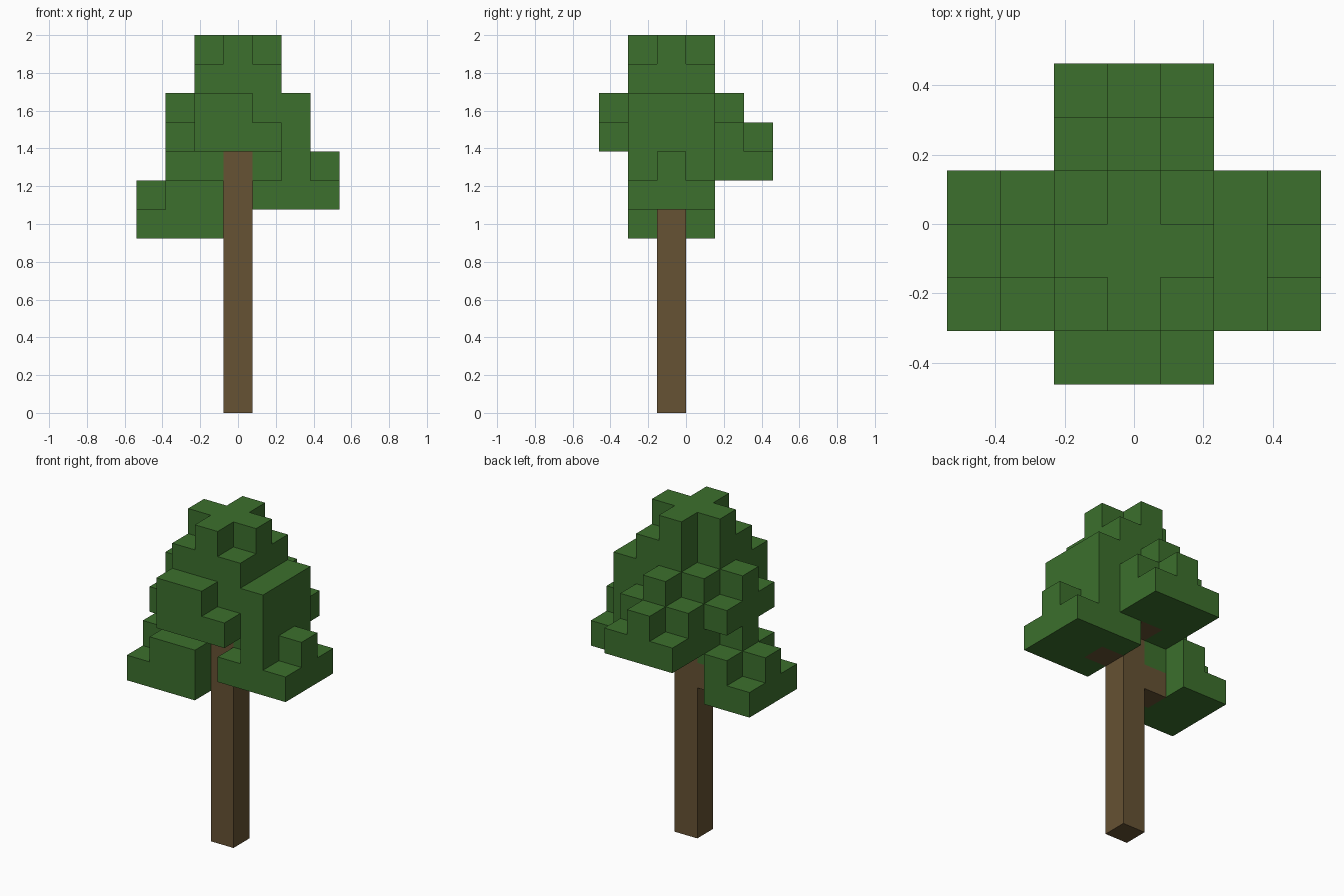
import bpy, bmesh
from mathutils import Vector

cube = bpy.data.objects.get("Cube")
if cube:
    bpy.data.objects.remove(cube, do_unlink=True)

U = 2 / 13  # edge of one block


def material(name, rgb):
    m = bpy.data.materials.new(name)
    m.use_nodes = True
    m.diffuse_color = (*rgb, 1)
    bsdf = m.node_tree.nodes["Principled BSDF"]
    bsdf.inputs["Base Color"].default_value = (*rgb, 1)
    bsdf.inputs["Roughness"].default_value = 0.9
    return m


bark = material("bark brown", (0.133, 0.084, 0.033))
leaf = material("leaf green", (0.045, 0.162, 0.026))


def box(x0, x1, y0, y1, z0, z1):
    """Grid cells in an inclusive range; the trunk is column (0, 0)."""
    return {(x, y, z) for x in range(x0, x1 + 1)
            for y in range(y0, y1 + 1) for z in range(z0, z1 + 1)}


# Trunk and the four spiralling branch stubs
trunk = box(0, 0, 0, 0, 0, 9)
branches = {(-1, 0, 6), (1, 0, 7), (0, 1, 8), (0, -1, 9)}
wood = trunk | branches

# Crown with a cross-shaped top
crown = box(-1, 1, -1, 1, 9, 11) - {(-1, 1, 11)}
crown |= box(-1, 1, 0, 0, 12, 12) | box(0, 0, -1, 1, 12, 12)

# Leaf clumps around each branch
low_clump = (box(-3, -2, -1, 1, 6, 6) | box(-1, -1, -1, -1, 6, 7)
             | box(-2, -2, -1, 1, 7, 7) | box(-3, -1, 0, 0, 7, 7)
             | box(-2, -1, 0, 0, 8, 8) | box(-2, -2, -1, 1, 9, 9)
             | {(-2, 0, 10)})
side_clump = (box(1, 3, -1, 1, 7, 7) | box(2, 2, -1, 1, 8, 10)
              | box(1, 3, 0, 0, 8, 8))
back_clump = (box(-1, 1, 1, 3, 8, 8) | box(-1, 1, 2, 2, 9, 9)
              | {(0, 3, 9), (0, 2, 10)})
front_clump = box(-1, 1, -2, -2, 9, 9) | box(-1, 0, -2, -2, 10, 10)

parts = [("trunk", trunk, bark), ("branches", branches, bark),
         ("crown", crown - wood, leaf),
         ("right_low_leaves", low_clump - wood, leaf),
         ("left_leaves", side_clump - wood, leaf),
         ("back_leaves", back_clump - wood, leaf),
         ("front_leaves", front_clump - wood, leaf)]
solid = set().union(*(cells for _, cells, _ in parts))


def build(name, cells, mat):
    """Skin the outside of a group of blocks and merge its flat faces."""
    bm = bmesh.new()
    for cell in sorted(cells):
        centre = Vector(cell) + Vector((0, -0.5, 0.5))
        for axis in range(3):
            for sign in (-1, 1):
                n = Vector((0, 0, 0))
                n[axis] = sign
                if tuple(int(c + d) for c, d in zip(cell, n)) in solid:
                    continue
                s = Vector((0, 0, 0))
                s[(axis + 1) % 3] = 1
                t = n.cross(s)
                corners = ((-1, -1), (1, -1), (1, 1), (-1, 1))
                bm.faces.new([bm.verts.new((centre + (n + s * a + t * b) / 2) * U)
                              for a, b in corners])
    bmesh.ops.remove_doubles(bm, verts=bm.verts, dist=U / 100)
    bmesh.ops.dissolve_limit(bm, angle_limit=0.01, verts=bm.verts, edges=bm.edges)
    mesh = bpy.data.meshes.new(name)
    bm.to_mesh(mesh)
    bm.free()
    mesh.materials.append(mat)
    bpy.context.collection.objects.link(bpy.data.objects.new(name, mesh))


for part in parts:
    build(*part)
